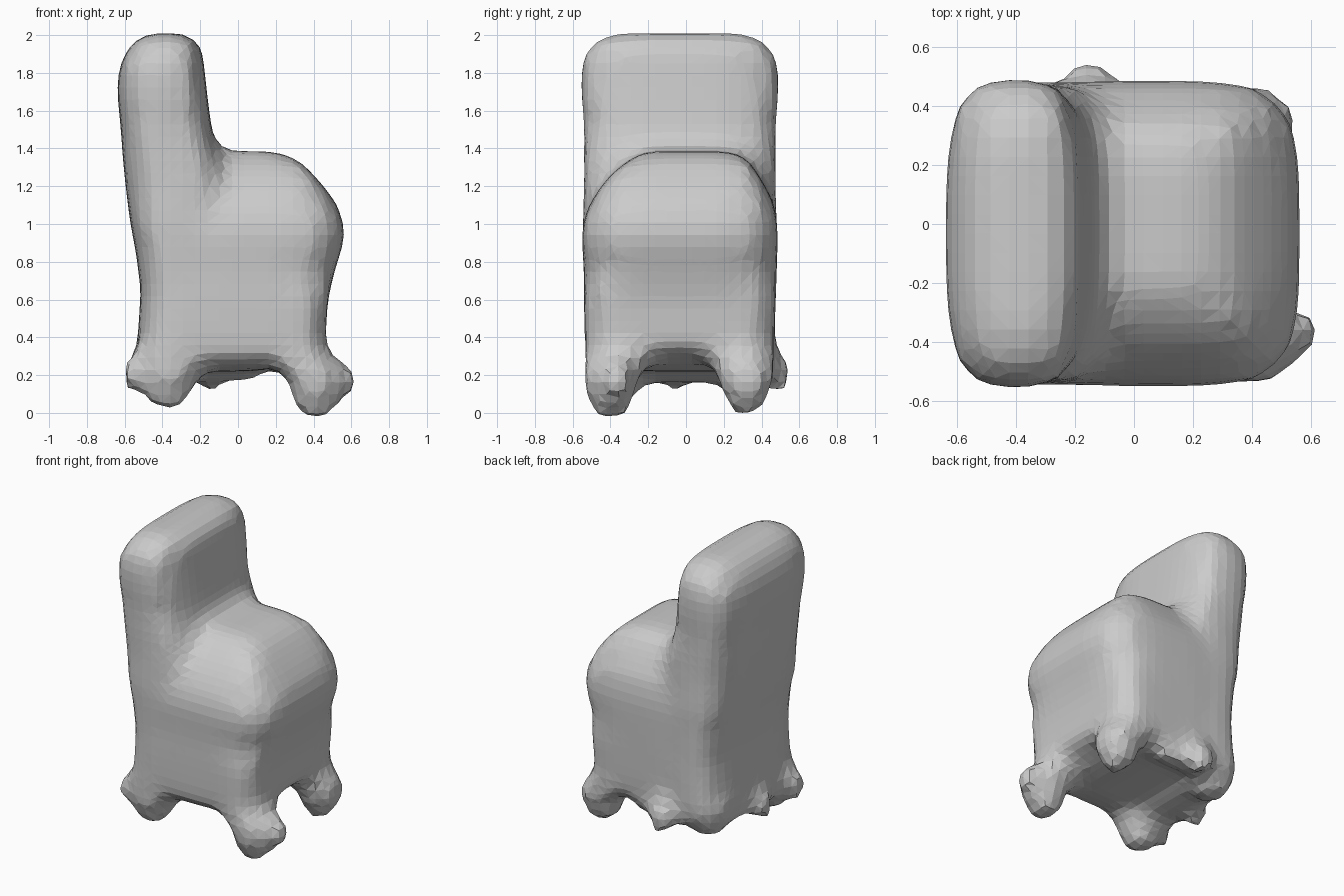
import bpy, bmesh
from math import cos, sin, pi

if "Cube" in bpy.data.objects:
    bpy.data.objects.remove(bpy.data.objects["Cube"])


def loft(name, rings, power=lambda z: 4, n=28):
    """Stack rounded-square rings (z, x0, x1, y0, y1); power(z) sets corner sharpness."""
    bm = bmesh.new()
    loops = []
    for z, x0, x1, y0, y1 in rings:
        p = power(z)
        loop = []
        for i in range(n):
            a = 2 * pi * (i + 0.5) / n
            c, s = cos(a), sin(a)
            k = (abs(c) ** p + abs(s) ** p) ** (-1 / p)
            loop.append(bm.verts.new(((x0 + x1) / 2 + c * k * (x1 - x0) / 2,
                                      (y0 + y1) / 2 + s * k * (y1 - y0) / 2, z)))
        loops.append(loop)
    for a, b in zip(loops, loops[1:]):
        for i in range(n):
            j = (i + 1) % n
            bm.faces.new((a[i], a[j], b[j], b[i]))
    bm.faces.new(loops[0][::-1])
    bm.faces.new(loops[-1])
    mesh = bpy.data.meshes.new(name)
    bm.to_mesh(mesh)
    bm.free()
    ob = bpy.data.objects.new(name, mesh)
    bpy.context.collection.objects.link(ob)
    return ob


# tall backrest running down to the base
back = loft("backrest", [
    (0.16, -0.51, -0.30, -0.46, 0.42), (0.25, -0.55, -0.22, -0.52, 0.46),
    (0.40, -0.53, -0.1, -0.535, 0.475), (0.65, -0.515, -0.1, -0.535, 0.475),
    (0.85, -0.54, -0.05, -0.545, 0.48),
    (1.00, -0.57, -0.05, -0.55, 0.485), (1.20, -0.595, -0.04, -0.54, 0.475),
    (1.35, -0.61, -0.09, -0.54, 0.475), (1.50, -0.62, -0.14, -0.54, 0.475),
    (1.70, -0.64, -0.165, -0.555, 0.49), (1.84, -0.63, -0.18, -0.555, 0.49),
    (1.93, -0.58, -0.19, -0.52, 0.45), (1.98, -0.54, -0.23, -0.46, 0.39),
    (2.01, -0.48, -0.27, -0.38, 0.31)], lambda z: 3.5)

# bulging seat block: boxy below, domed with a squarish top
seat = loft("seat", [
    (0.22, -0.40, 0.10, -0.30, 0.36), (0.26, -0.45, 0.28, -0.50, 0.43),
    (0.34, -0.48, 0.46, -0.535, 0.465), (0.60, -0.48, 0.475, -0.54, 0.475),
    (0.75, -0.48, 0.51, -0.54, 0.48), (0.90, -0.48, 0.56, -0.55, 0.485),
    (1.00, -0.48, 0.565, -0.55, 0.485), (1.13, -0.48, 0.51, -0.50, 0.46),
    (1.25, -0.48, 0.41, -0.41, 0.39), (1.345, -0.48, 0.315, -0.30, 0.33),
    (1.385, -0.48, 0.18, -0.20, 0.23)],
    lambda z: 9 if z < 0.7 or z > 1.2 else 4.6, 36)


def foot(name, x, y, bottom):
    """Stubby foot that widens as it melts into the body corner."""
    tx, ty = (0.28 if x > 0 else -0.34), (-0.34 if y < 0 else 0.28)
    rings = [(bottom, x, y, 0.07), (bottom + 0.08, x, y, 0.12),
             (0.20, x * .98, y * .99, 0.15), (0.33, tx, ty, 0.20), (0.5, tx, ty, 0.12)]
    return loft(name, [(z, a - r, a + r, b - r, b + r) for z, a, b, r in rings],
                lambda z: 2.4, 14)


def nub(name, x, y, z, r, rx=None):
    """Small lump near the base; rx stretches it into a rim."""
    rx = rx or r
    return loft(name, [(z + h * r, x - rx * k, x + rx * k, y - r * k, y + r * k)
                       for h, k in ((-1, .6), (0, 1), (1, .6))], lambda z: 2.5, 12)


parts = [
    back, seat,
    foot("front_right_foot", 0.41, -0.40, -0.025),
    foot("back_right_foot", 0.41, 0.32, 0.0),
    foot("front_left_foot", -0.37, -0.39, 0.015),
    foot("back_left_foot", -0.38, 0.30, 0.09),
    nub("foot_spur", 0.56, -0.37, 0.17, 0.085),
    nub("back_foot_spur", 0.49, 0.36, 0.18, 0.075),
    nub("rear_nub", -0.15, 0.475, 0.21, 0.09),
    nub("rear_rim", -0.10, 0.38, 0.25, 0.085, 0.32),
    nub("left_foot_nub", -0.53, -0.40, 0.21, 0.09),
    nub("left_nub", -0.54, -0.05, 0.20, 0.08),
]

# fuse all parts into one soft faceted skin
with bpy.context.temp_override(active_object=back, object=back,
                               selected_objects=parts, selected_editable_objects=parts):
    bpy.ops.object.join()
back.name = "chair"
fuse = back.modifiers.new("fuse", 'REMESH')
fuse.mode = 'VOXEL'
fuse.voxel_size = 0.065
soft = back.modifiers.new("soften", 'SMOOTH')
soft.factor = 0.5
soft.iterations = 2
back.modifiers.new("facets", 'TRIANGULATE')
